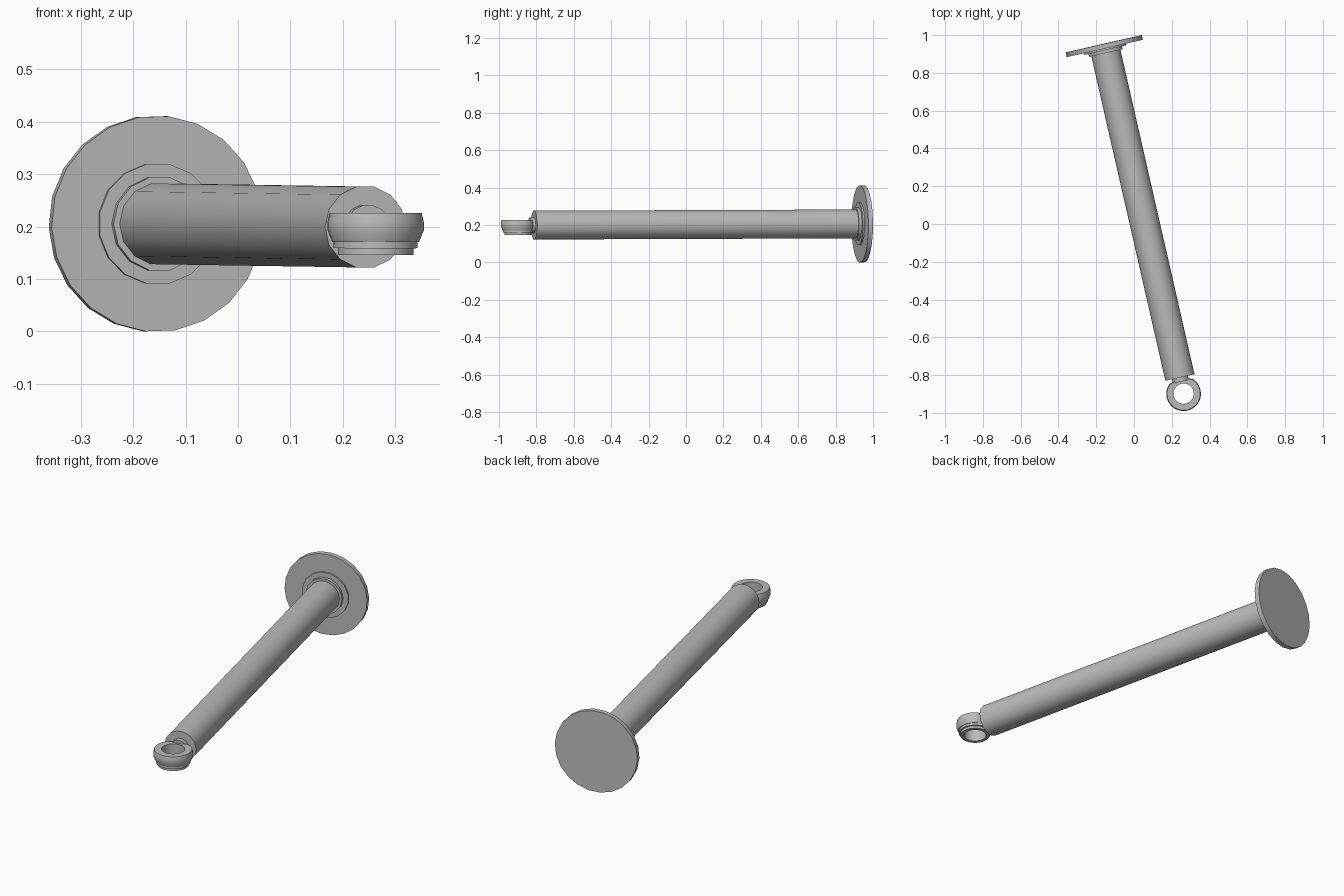
import bpy, bmesh, math
from mathutils import Matrix, Vector

cube = bpy.data.objects.get("Cube")
if cube:
    bpy.data.objects.remove(cube)

grey = bpy.data.materials.new("plain_grey")
grey.use_nodes = True
grey.diffuse_color = (0.5, 0.5, 0.5, 1)
grey.node_tree.nodes["Principled BSDF"].inputs["Base Color"].default_value = (0.5, 0.5, 0.5, 1)

# Strut frame: x sideways, y up, z along the strut from flange to eye
start = Vector((-0.16, 0.954, 0.2055))
axis = Vector((0.2225, -0.975, -0.0035)).normalized()
side = Vector((0, 0, 1)).cross(axis).normalized()
up = axis.cross(side)
frame = Matrix((side, up, axis)).transposed().to_4x4()
frame.translation = start


def circle(n, r, turn=0.0):
    return [(r * math.cos(turn + math.tau * i / n), r * math.sin(turn + math.tau * i / n))
            for i in range(n)]


def loft(name, rings, matrix, closed=False):
    """Join rings of points; closed loops the last ring back to the first."""
    bm = bmesh.new()
    loops = [[bm.verts.new((x, y, z)) for x, y in pts] for pts, z in rings]
    n = len(loops[0])
    pairs = list(zip(loops, loops[1:]))
    if closed:
        pairs.append((loops[-1], loops[0]))
    else:
        bm.faces.new(loops[0])
        bm.faces.new(loops[-1])
    for a, b in pairs:
        for i in range(n):
            j = (i + 1) % n
            bm.faces.new((a[i], a[j], b[j], b[i]))
    bmesh.ops.recalc_face_normals(bm, faces=bm.faces)
    mesh = bpy.data.meshes.new(name)
    bm.to_mesh(mesh)
    bm.free()
    mesh.materials.append(grey)
    ob = bpy.data.objects.new(name, mesh)
    bpy.context.collection.objects.link(ob)
    ob.matrix_world = matrix
    bpy.ops.object.select_all(action="DESELECT")
    ob.select_set(True)
    bpy.context.view_layer.objects.active = ob
    bpy.ops.object.shade_smooth_by_angle(angle=math.radians(32))
    return ob


def rod(name, n, turn, profile):
    return loft(name, [(circle(n, r, turn), z) for r, z in profile], frame)


# Flange, its raised rings, the tube and the neck
rod("flange_disc", 22, math.radians(2), [(0.2065, 0), (0.2065, 0.025)])
rod("flange_ring", 16, 0.2, [(0.116, 0.02), (0.116, 0.034)])
rod("tube_collar", 14, 0, [(0.091, 0.03), (0.091, 0.05)])
rod("tube", 14, 0, [(0.079, 0.02), (0.079, 1.812)])
rod("neck", 14, 0, [(0.043, 1.80), (0.043, 1.835)])

# Eye: a rounded head with a squared back, a stepped underside and a round hole
N = 24


def head(scale):
    pts = []
    for i in range(N):
        a = math.tau * i / N
        x, y = math.cos(a), math.sin(a)
        # bevelled corners and a flat where the head meets the neck
        if y < 0:
            k = min(1.0, 0.8 / -y, 1.06 / (0.72 * abs(x) - 0.69 * y + 1e-6))
            x, y = x * k, y * k
        pts.append((x * scale, y * scale))
    return pts


# Eye frame: y points away from the tube, z points up
eye = Matrix((-side, axis, up)).transposed().to_4x4()
eye.translation = start + axis * 1.9
hole = circle(N, 0.054)
loft("eye_end", [
    (hole, 0.027), (head(0.088), 0.027), (head(0.092), 0.010),
    (head(0.092), -0.006), (head(0.083), -0.028),
    (circle(N, 0.080), -0.028), (circle(N, 0.080), -0.040),
    (circle(N, 0.072), -0.040), (circle(N, 0.072), -0.053),
    (hole, -0.053)], eye, closed=True)
